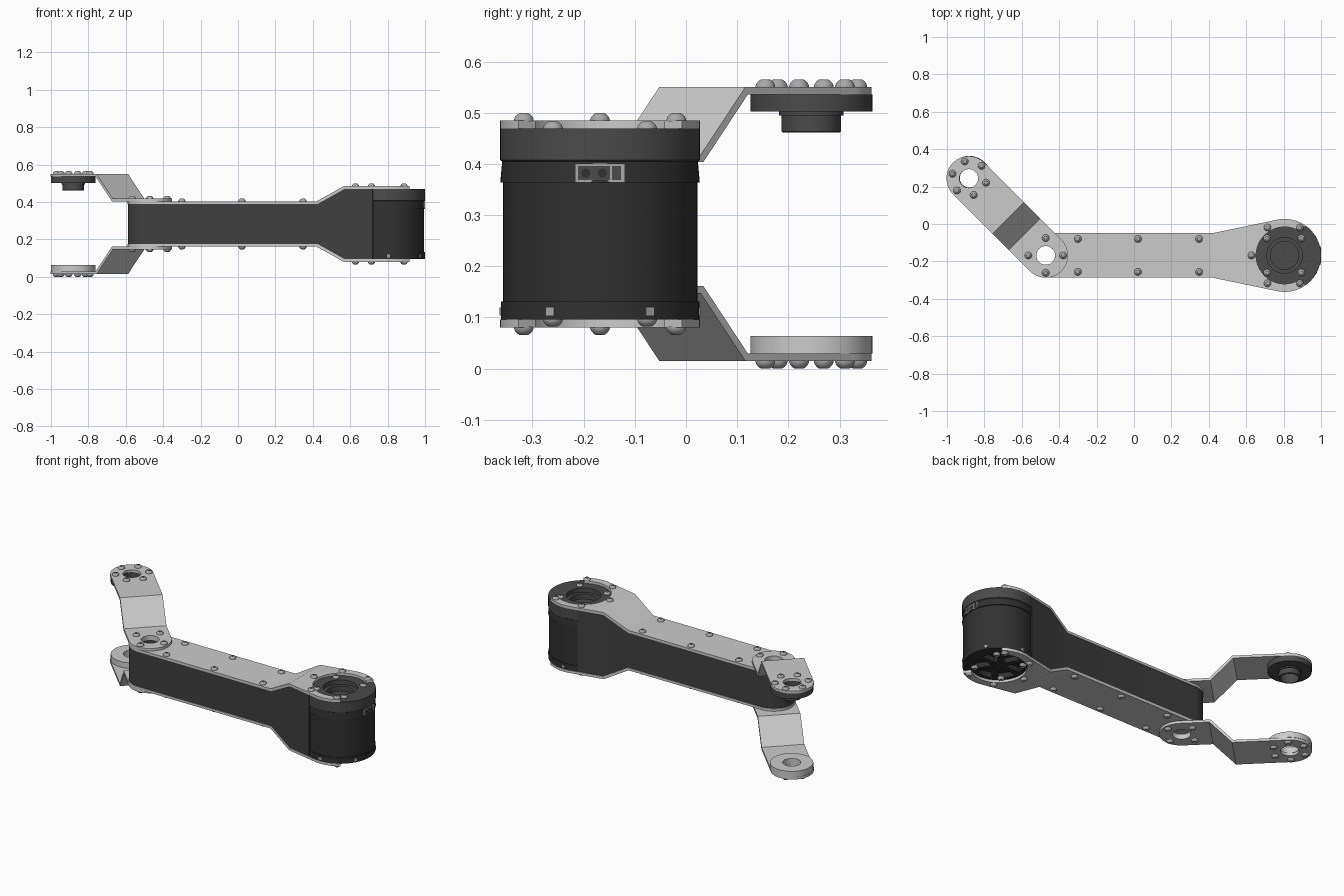
import bpy, bmesh
from math import sin, cos, radians, pi
from mathutils import Matrix

if "Cube" in bpy.data.objects:
    bpy.data.objects.remove(bpy.data.objects["Cube"])

ZC = 0.2825                      # mirror height of the whole assembly
CY = -0.168                      # centre line of the arm
MOTOR, JOINT, TIP = (0.805, CY), (-0.472, CY), (-0.881, 0.245)


def material(name, v):
    m = bpy.data.materials.new(name)
    m.diffuse_color = (v, v, v, 1)
    m.use_nodes = True
    m.node_tree.nodes["Principled BSDF"].inputs["Base Color"].default_value = m.diffuse_color
    return m


CAP = material("dark_grey", 0.07)
WALL = material("charcoal", 0.05)
BODY = material("black", 0.03)
STEEL = material("screw_steel", 0.4)


def finish(name, bm, loc=(0, 0), mat=None, thick=0, mirror=False, rot=0):
    """Make an object at the mirror height, apply its modifiers and shade it."""
    me = bpy.data.meshes.new(name)
    bm.to_mesh(me)
    bm.free()
    ob = bpy.data.objects.new(name, me)
    bpy.context.collection.objects.link(ob)
    ob.location = (loc[0], loc[1], ZC)
    ob.rotation_euler.z = rot
    if thick:
        s = ob.modifiers.new("thickness", 'SOLIDIFY')
        s.thickness, s.offset, s.use_even_offset = thick, -1, True
    if mirror:
        m = ob.modifiers.new("mirror", 'MIRROR')
        m.use_axis = (False, False, True)
        m.use_mirror_merge = False
    if ob.modifiers:
        dg = bpy.context.evaluated_depsgraph_get()
        ob.data = bpy.data.meshes.new_from_object(ob.evaluated_get(dg))
        ob.modifiers.clear()
        ob.data.name = name
    ob.data.polygons.foreach_set("use_smooth", [True] * len(ob.data.polygons))
    ob.data.set_sharp_from_angle(angle=radians(30))
    if mat:
        ob.data.materials.clear()
        ob.data.materials.append(mat)
    return ob


def arc(c, r, a0, a1, n=32):
    return [(c[0] + r * cos(radians(a0 + (a1 - a0) * i / n)),
             c[1] + r * sin(radians(a0 + (a1 - a0) * i / n))) for i in range(n + 1)]


def ramp(x, x0, x1, z0, z1):
    return z0 + (z1 - z0) * min(1, max(0, (x - x0) / (x1 - x0)))


def folded_plate(name, loops, fold, loc, rot=0):
    """Flat outline with holes, bent upward between two fold lines."""
    bm = bmesh.new()
    for pts in loops:
        vs = [bm.verts.new((x, y, 0)) for x, y in pts]
        for a, b in zip(vs, vs[1:] + vs[:1]):
            bm.edges.new((a, b))
    bmesh.ops.triangle_fill(bm, use_beauty=True, edges=bm.edges[:], normal=(0, 0, 1))
    for x in fold[:2]:
        bmesh.ops.bisect_plane(bm, geom=bm.verts[:] + bm.edges[:] + bm.faces[:],
                               plane_co=(x, 0, 0), plane_no=(1, 0, 0))
    for f in bm.faces:
        f.normal_update()
        if f.normal.z < 0:
            f.normal_flip()
    for v in bm.verts:
        v.co.z = ramp(v.co.x, *fold)
    return finish(name, bm, loc, None, 0.015, True, rot)


def lathe(name, profile, centres, mat=None, segs=64, mirror=False, loc=(0, 0)):
    """Revolve an (r, z) profile around each (x, y, z) centre."""
    bm = bmesh.new()
    for cx, cy, cz in centres:
        rings = []
        for r, z in profile:
            if r == 0:
                rings.append([bm.verts.new((cx, cy, cz + z))] * segs)
            else:
                rings.append([bm.verts.new((cx + r * cos(2 * pi * i / segs),
                                            cy + r * sin(2 * pi * i / segs), cz + z))
                              for i in range(segs)])
        for a, b in zip(rings, rings[1:]):
            for i in range(segs):
                j = (i + 1) % segs
                bm.faces.new(list(dict.fromkeys((a[i], a[j], b[j], b[i]))))
    bmesh.ops.recalc_face_normals(bm, faces=bm.faces[:])
    return finish(name, bm, loc, mat, 0, mirror)


def boxes(name, items, loc, mat=None):
    """items: (centre, size, turn about the vertical axis in degrees)"""
    bm = bmesh.new()
    for c, s, turn in items:
        bmesh.ops.create_cube(bm, size=1, matrix=Matrix.Rotation(radians(turn), 4, 'Z')
                              @ Matrix.Translation(c) @ Matrix.Diagonal((*s, 1)))
    return finish(name, bm, loc, mat)


def screws(name, centres, loc):
    dome = [(0.0195, -0.002), (0.0195, 0.002), (0.0175, 0.007), (0.0135, 0.0115), (0.009, 0.0145),
            (0.008, 0.0145), (0.008, 0.008), (0, 0.008)]
    lathe(name, dome, centres, STEEL, 18, True, loc)


# arm plates: rounded at the joint, open claw around the motor
FOLD = (0.42, 0.565, 0.121, 0.202)
M0, J0 = (MOTOR[0], 0), (JOINT[0], 0)
outline = (arc(M0, 0.195, 55, 101.8, 16) + [(0.42, 0.119)] + arc(J0, 0.119, 90, 270)
           + [(0.42, -0.119)] + arc(M0, 0.195, 258.2, 305, 16) + arc(M0, 0.152, 304, 56, 64))
folded_plate("arm_plates", [outline, arc(J0, 0.05, 0, 350, 35)], FOLD, (0, CY))

# side wall running around the arm between the plates
half = [(0.72, 0.178), (0.565, 0.146), (0.42, 0.116)]
path = half + arc(J0, 0.116, 90, 270) + [(x, -y) for x, y in reversed(half)]
bm = bmesh.new()
cols = []
for x, y in path:
    h = ramp(x, *FOLD) - 0.014
    cols.append((bm.verts.new((x, y, -h)), bm.verts.new((x, y, h))))
for (a, b), (c, d) in zip(cols, cols[1:]):
    bm.faces.new((a, c, d, b))
finish("arm_wall", bm, (0, CY), WALL, 0.015)

# angled brackets, stepping outward
L = 0.582
stadium = arc((0, 0), 0.119, 90, 270) + arc((L, 0), 0.119, -90, 90)
folded_plate("angled_brackets",
             [stadium, arc((0, 0), 0.05, 0, 350, 35), arc((L, 0), 0.05, 0, 350, 35)],
             (0.16, 0.283, 0.136, 0.268), JOINT, radians(135))

# bearing bosses at the free ends of the brackets
lathe("upper_boss", [(0.05, 0.253), (0.119, 0.253), (0.119, 0.2195), (0.063, 0.2195),
                     (0.063, 0.2125), (0.058, 0.2125), (0.058, 0.181), (0.056, 0.179),
                     (0.05, 0.179), (0.05, 0.253)], [(0, 0, 0)], CAP, loc=TIP)
lathe("lower_boss", [(0.05, -0.253), (0.119, -0.253), (0.119, -0.2185), (0.05, -0.2185),
                     (0.05, -0.253)], [(0, 0, 0)], loc=TIP)

# motor: housing with vented base, then the cap with its stepped bore
lathe("motor_housing", [(0, -0.187), (0.045, -0.187), (0.045, -0.155), (0.13, -0.155),
                        (0.13, -0.187), (0.194, -0.187), (0.194, -0.151), (0.19, -0.151),
                        (0.19, 0.081), (0.195, 0.081), (0.191, 0.125), (0, 0.125)],
      [(0, 0, 0)], BODY, 96, loc=MOTOR)
lathe("motor_cap", [(0.191, 0.122), (0.195, 0.125), (0.195, 0.187), (0.095, 0.187),
                    (0.095, 0.16), (0.075, 0.16), (0.075, 0.128), (0, 0.128)],
      [(0, 0, 0)], CAP, 96, loc=MOTOR)
boxes("motor_base_spokes", [((0.0875, 0, -0.17), (0.095, 0.03, 0.03), 60 * i)
                            for i in range(6)], MOTOR, BODY)
boxes("motor_lugs", [((0.189, 0, -0.171), (0.014, 0.018, 0.015), 30 + 60 * i)
                     for i in range(6)], MOTOR, STEEL)

# cable connector on the motor's outer side
boxes("connector", [((0.186, 0, 0.0995), (0.016, 0.098, 0.037), 0)], MOTOR, STEEL)
boxes("connector_slots", [((0.19, 0.032, 0.0995), (0.0095, 0.018, 0.028), 0),
                          ((0.19, -0.012, 0.0995), (0.009, 0.062, 0.028), 0)], MOTOR, CAP)
bm = bmesh.new()
for y in (-0.028, 0.005):
    bmesh.ops.create_cone(bm, cap_ends=True, segments=16, radius1=0.009, radius2=0.009, depth=0.01,
                          matrix=Matrix.Translation((0.19, y, 0.0995)) @ Matrix.Rotation(pi / 2, 4, 'Y'))
finish("connector_pins", bm, MOTOR, BODY)

# screws, mirrored to the underside
screws("arm_screws", [(x, s * 0.088, 0.121) for x in (-0.3, 0.021, 0.348) for s in (-1, 1)], (0, CY))
screws("claw_screws", [(x, s * 0.149, 0.202) for x in (-0.091, 0.082) for s in (-1, 1)]
       + [(-0.177, 0, 0.202)], MOTOR)
screws("motor_face_screws", [(x, y, 0.186) for x in (-0.094, 0.09) for y in (-0.092, 0.092)], MOTOR)
screws("joint_screws", [(*p, 0.136) for p in arc((0, 0), 0.093, 0, 270, 3)], JOINT)
screws("tip_screws", [(*p, 0.268) for p in arc((0, 0), 0.093, 45, 345, 5)], TIP)
